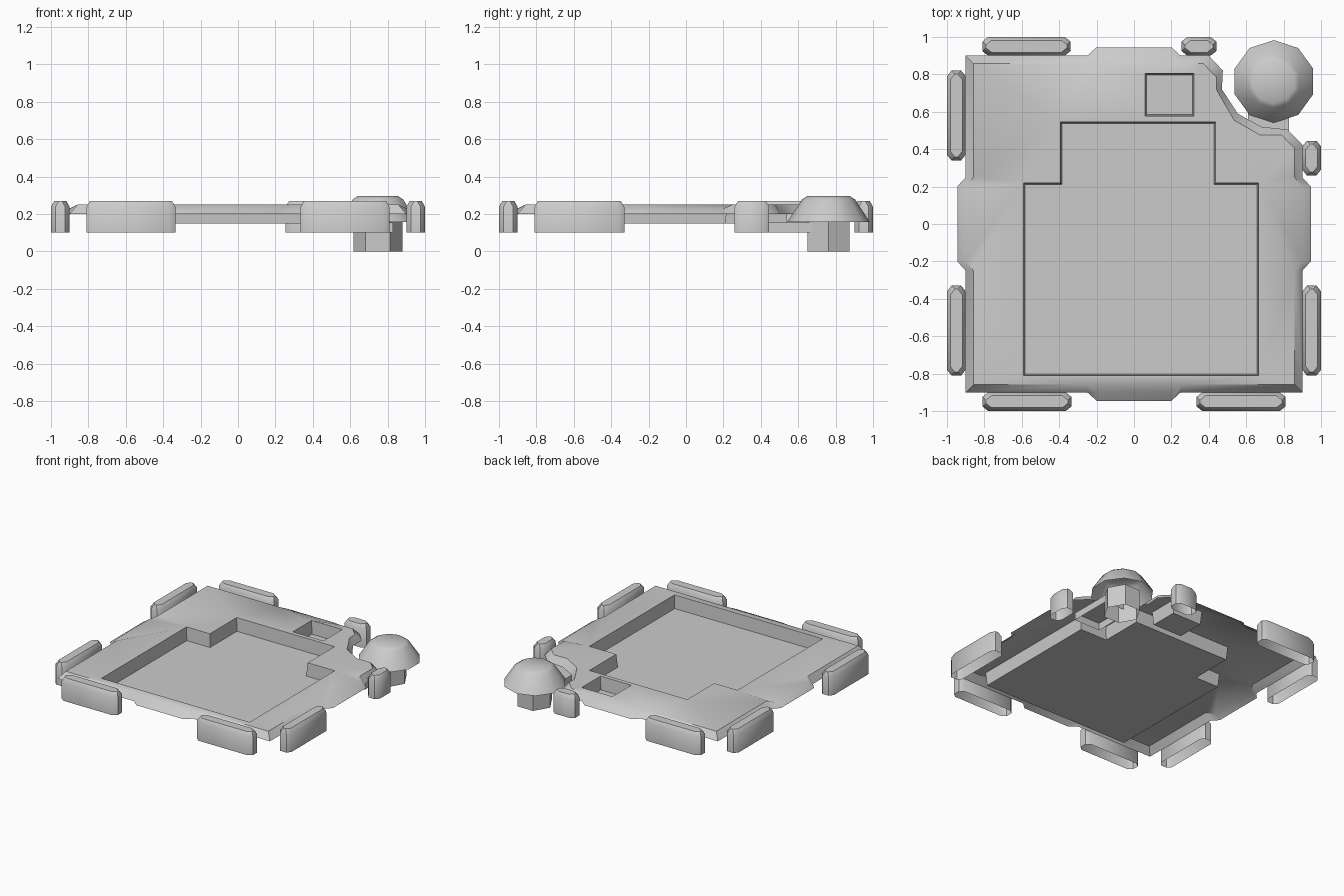
import bpy, bmesh, math
from mathutils import Vector

if "Cube" in bpy.data.objects:
    bpy.data.objects.remove(bpy.data.objects["Cube"])


def finish(bm, name, angle=40):
    for f in bm.faces:
        f.smooth = True
    me = bpy.data.meshes.new(name)
    bm.to_mesh(me)
    bm.free()
    me.set_sharp_from_angle(angle=math.radians(angle))
    ob = bpy.data.objects.new(name, me)
    bpy.context.collection.objects.link(ob)
    return ob


def ring(bm, pts):
    return [bm.verts.new(p) for p in pts]


def bridge(bm, a, b):
    n = len(a)
    for i in range(n):
        j = (i + 1) % n
        bm.faces.new((a[i], a[j], b[j], b[i]))


def loop_edges(bm, vs):
    out = []
    for i in range(len(vs)):
        pair = (vs[i], vs[(i + 1) % len(vs)])
        out.append(bm.edges.get(pair) or bm.edges.new(pair))
    return out


def loft(name, rings, cap=True):
    """Open-bottomed shell through a list of equal rings."""
    bm = bmesh.new()
    rs = [ring(bm, r) for r in rings]
    for a, b in zip(rs, rs[1:]):
        bridge(bm, a, b)
    if cap:
        bm.faces.new(rs[-1])
    return finish(bm, name)


def turn(p, k):
    x, y = p[0], p[1]
    for _ in range(k):
        x, y = -y, x
    return (x, y, p[2])


# outline of the plate: four bulged sides and a cut corner
def outline(edge, bulge, z, zb, cut):
    side = [(-edge, -edge, z), (-.25, -edge, z), (-.2, -bulge, zb),
            (.2, -bulge, zb), (.25, -edge, z)]
    pts = []
    for k in range(4):
        s = [turn(p, k) for p in side]
        pts += ([(x, y, z) for x, y in cut] + s[1:]) if k == 2 else s
    return pts


cut_out = [(.9, .425), (.82, .505), (.68, .52), (.555, .59), (.47, .72), (.475, .82), (.40, .9)]
cut_in = [(.858, .405), (.79, .475), (.675, .475), (.535, .555), (.44, .72), (.44, .785), (.37, .858)]
big = [(-.59, -.81), (.665, -.81), (.665, .22), (.437, .22),
       (.437, .545), (-.393, .545), (-.393, .22), (-.59, .22)]
small = [(.06, .577), (.32, .577), (.32, .805), (.06, .805)]

# ground plate: sloped rim, flat top and two sunken pits
bm = bmesh.new()
outer = ring(bm, outline(.9, .945, .2, .2, cut_out))
inner = ring(bm, outline(.858, .9, .25, .23, cut_in))
bridge(bm, outer, inner)
edges = loop_edges(bm, inner)
pits = []
for poly in (big, small):
    top = ring(bm, [(x, y, .25) for x, y in poly])
    edges += loop_edges(bm, top)
    pits.append(top)
bmesh.ops.triangle_fill(bm, use_beauty=True, use_dissolve=False, edges=edges, normal=(0, 0, 1))
for top in pits:
    low = []
    n = len(top)
    for i, v in enumerate(top):
        # slight inward slope of the pit walls
        a = (top[i].co - top[i - 1].co).normalized()
        b = (top[(i + 1) % n].co - v.co).normalized()
        off = (Vector((-a.y, a.x, 0)) + Vector((-b.y, b.x, 0))) * .008
        low.append(bm.verts.new(v.co + off - Vector((0, 0, .1))))
    bridge(bm, top, low)
    bm.faces.new(low)
bmesh.ops.recalc_face_normals(bm, faces=bm.faces)
if max(bm.faces, key=lambda f: f.calc_area()).normal.z < 0:
    bmesh.ops.reverse_faces(bm, faces=bm.faces)
finish(bm, "ground_plate")


# hedges: chamfered blocks around the edge
def hedge_ring(a, b, inset, z):
    c, w = .03, .05 - inset
    a, b = a + inset, b - inset
    pts = [(a + c, -w), (b - c, -w), (b, -w + c * .8), (b, w - c * .8),
           (b - c, w), (a + c, w), (a, w - c * .8), (a, -w + c * .8)]
    return [(x, y - .95, z) for x, y in pts]


hedges = [(0, -.81, -.335), (0, .335, .81), (1, -.81, -.33), (1, .26, .445),
          (2, -.44, -.255), (2, .34, .81), (3, -.82, -.34), (3, .33, .81)]
for i, (k, a, b) in enumerate(hedges):
    rows = [hedge_ring(a, b, d, z) for d, z in ((0, .1), (0, .238), (.018, .27))]
    loft(f"hedge_{i + 1}", [[turn(p, k) for p in r] for r in rows])


# corner tree: hexagonal trunk and ten-sided canopy
def circle(n, r, z, start=0):
    return [(.748 + r * math.cos(start + math.tau * i / n),
             .762 + r * math.sin(start + math.tau * i / n), z) for i in range(n)]


loft("tree_trunk", [circle(6, .131, 0), circle(6, .131, .16)], cap=False)
q = math.pi / 2
loft("tree_canopy", [circle(10, r, z, q) for r, z in
                     ((.221, .157), (.142, .278), (.115, .295))])

# low step linking tree and plate
rect = [(.61, .35), (.83, .35), (.83, .68), (.61, .68)]
loft("tree_step", [[(x, y, z) for x, y in rect] for z in (.1, .155)])
